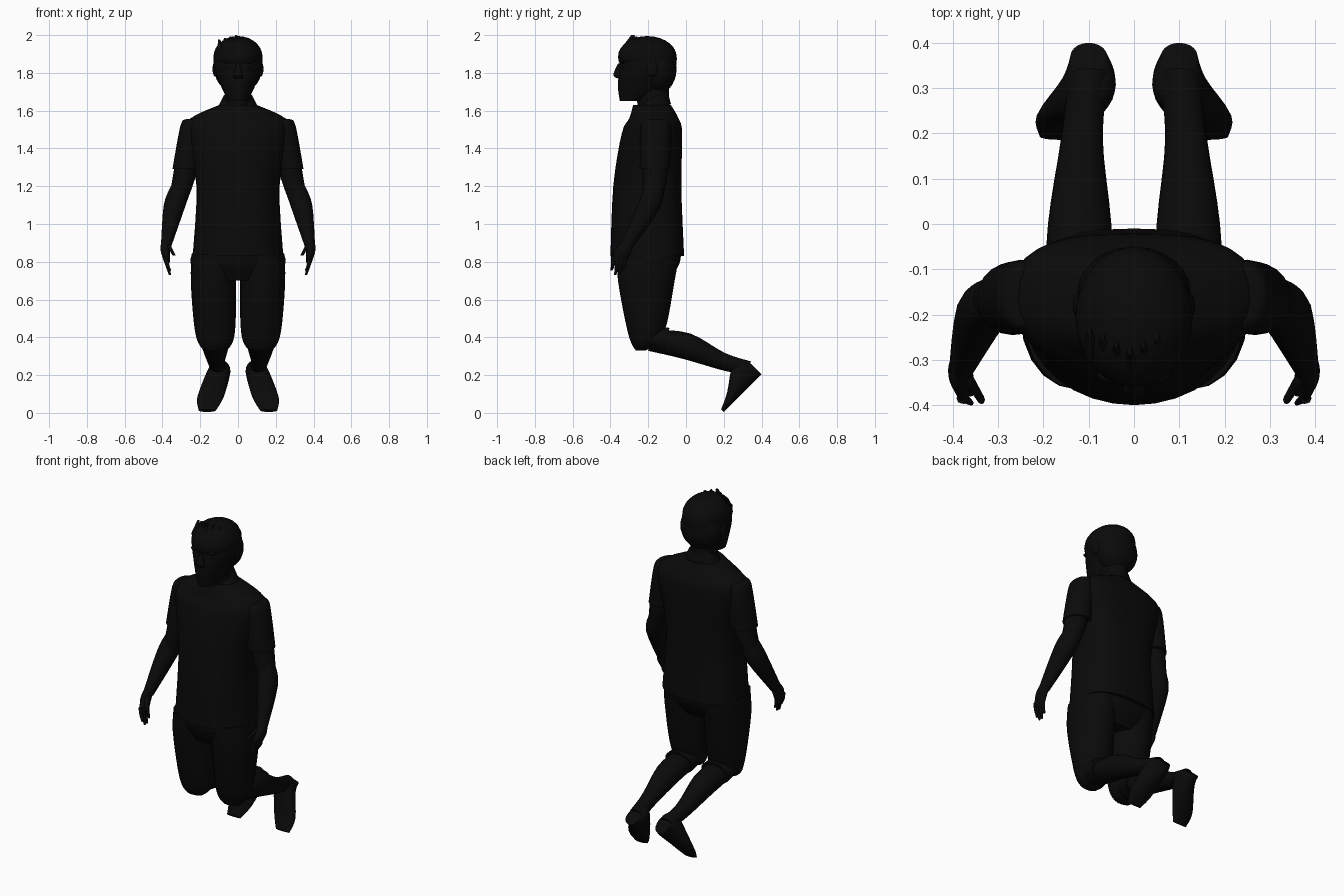
import bpy, bmesh
from math import sin, cos, pi, radians
from mathutils import Vector, Matrix

cube = bpy.data.objects.get("Cube")
if cube:
    bpy.data.objects.remove(cube, do_unlink=True)

# Single near-black colour
black = bpy.data.materials.new("near_black")
black.use_nodes = True
color = (.003, .003, .003, 1)
black.diffuse_color = color
black.node_tree.nodes["Principled BSDF"].inputs["Base Color"].default_value = color


def finish(bm, name):
    bmesh.ops.recalc_face_normals(bm, faces=bm.faces)
    mesh = bpy.data.meshes.new(name)
    bm.to_mesh(mesh)
    bm.free()
    mesh.materials.append(black)
    obj = bpy.data.objects.new(name, mesh)
    bpy.context.collection.objects.link(obj)
    bpy.ops.object.select_all(action="DESELECT")
    obj.select_set(True)
    bpy.context.view_layer.objects.active = obj
    bpy.ops.object.shade_smooth_by_angle(angle=radians(50))


def smooth_sections(keys, steps=4):
    """Pass a smooth curve through the key sections."""
    keys = [Vector(key) for key in keys]
    padded = [keys[0]] + keys + [keys[-1]]
    result = []
    for before, start, end, after in zip(padded, padded[1:], padded[2:], padded[3:]):
        pull_in, pull_out = (end - before) / 2, (after - start) / 2
        for step in range(steps):
            t = step / steps
            blend = t * t * (3 - 2 * t)
            ease_in, ease_out = t * (1 - t) ** 2, t * t * (t - 1)
            result.append(start.lerp(end, blend) + pull_in * ease_in + pull_out * ease_out)
    return result + [keys[-1]]


def signed_power(value, power):
    return abs(value) ** power * (1 if value > 0 else -1)


def loft(name, keys, tilt=0, side=1, sides=20, back_power=1):
    """Skin rings given as (x, y, z, half width, half depth), tilted about x."""
    bm = bmesh.new()
    turn = Matrix.Rotation(radians(tilt), 3, "X")
    rings = []
    for x, y, z, half_width, half_depth in smooth_sections(keys):
        ring = []
        for i in range(sides):
            across, along = cos(2 * pi * i / sides), sin(2 * pi * i / sides)
            power = back_power if along > 0 else 1
            flat = Vector((half_width * signed_power(across, power),
                           half_depth * signed_power(along, power), 0))
            point = turn @ flat + Vector((x, y, z))
            point.x *= side
            ring.append(bm.verts.new(point))
        rings.append(ring)
    for lower, upper in zip(rings, rings[1:]):
        for i in range(sides):
            j = (i + 1) % sides
            bm.faces.new((lower[i], lower[j], upper[j], upper[i]))
    bm.faces.new(rings[0])
    bm.faces.new(rings[-1])
    finish(bm, name)


def ball(name, center, size):
    bm = bmesh.new()
    bmesh.ops.create_uvsphere(bm, u_segments=24, v_segments=14, radius=1)
    for vert in bm.verts:
        vert.co = Vector(center) + vert.co * Vector(size)
    finish(bm, name)


# Shirt, collar and neck
loft("shirt", [(0, -.205, .83, .24, .195), (0, -.205, 1.2, .22, .18),
               (0, -.18, 1.48, .27, .16), (0, -.17, 1.56, .25, .13),
               (0, -.18, 1.63, .1, .1)], sides=32, back_power=.7)
loft("collar", [(0, -.18, 1.59, .12, .11), (0, -.17, 1.67, .08, .08)], tilt=24)
loft("neck", [(0, -.17, 1.55, .07, .08), (0, -.18, 1.78, .07, .09)])

# Head and face
loft("head", [(0, -.29, 1.65, .05, .06), (0, -.23, 1.73, .09, .13),
              (0, -.2, 1.85, .13, .15), (0, -.2, 1.94, .1, .13),
              (0, -.22, 1.98, .04, .06)])
loft("nose", [(0, -.34, 1.85, .01, .02), (0, -.36, 1.79, .025, .025),
              (0, -.35, 1.77, .02, .01)], sides=12)
ball("lips", (0, -.34, 1.73), (.035, .02, .015))
ball("chin", (0, -.32, 1.68), (.04, .03, .025))

# Hair: crown, back of the skull and fringe tufts
ball("crown_hair", (0, -.205, 1.885), (.13, .155, .11))
ball("back_hair", (0, -.15, 1.82), (.125, .1, .13))
for i in range(6):
    x = (i - 3) * .03
    lean = abs(x) / 2
    loft(f"hair_tuft_{i + 1}", [(x, lean - .33, 1.92, .02, .02),
                                (x - .01, lean - .28, 2 - lean / 2, .005, .01)], sides=8)

# Shorts seat
loft("shorts_seat", [(0, -.205, .87, .23, .18), (0, -.205, .79, .25, .17),
                     (0, -.21, .7, .16, .12)], back_power=.8)

for side, label in ((1, "left"), (-1, "right")):
    ball(label + "_ear", (side * .12, -.18, 1.82), (.015, .03, .04))
    ball(label + "_brow", (side * .05, -.33, 1.86), (.03, .02, .01))
    ball(label + "_eye", (side * .045, -.33, 1.83), (.02, .01, .01))

    # Short sleeve, upper arm and forearm
    loft(label + "_sleeve", [(.245, -.16, 1.555, .03, .05), (.245, -.16, 1.52, .06, .08),
                             (.27, -.165, 1.29, .077, .08)], side=side)
    loft(label + "_upper_arm", [(.27, -.165, 1.36, .06, .065), (.285, -.165, 1.25, .06, .065),
                                (.32, -.18, 1.12, .05, .05)], side=side)
    loft(label + "_forearm", [(.3, -.165, 1.2, .055, .055), (.335, -.195, 1.1, .058, .058),
                              (.38, -.315, .885, .028, .033)], tilt=-25, side=side)

    # Hand, fingers and thumb
    loft(label + "_palm", [(.38, -.31, .9, .027, .03), (.385, -.33, .86, .025, .04),
                           (.376, -.36, .8, .015, .04)], tilt=-20, side=side)
    for i in range(4):
        y = i * .02 - .385
        tip = .73 if i in (1, 2) else .755
        loft(f"{label}_finger_{i + 1}", [(.38, y, .83, .012, .012),
                                        (.376, y, .79, .011, .011),
                                        (.36, y - .01, tip, .006, .006)], side=side, sides=8)
    loft(label + "_thumb", [(.37, -.335, .89, .012, .015), (.337, -.388, .832, .008, .01)],
         side=side, sides=8)

    # Shorts leg folding over the knee
    loft(label + "_shorts_leg", [(.125, -.2, .84, .12, .165), (.13, -.21, .7, .12, .15),
                                 (.123, -.21, .47, .11, .108), (.12, -.22, .37, .09, .07),
                                 (.12, -.24, .33, .05, .025)], side=side)
    loft(label + "_shorts_hem", [(.12, -.22, .4, .09, .055), (.12, -.105, .383, .09, .07)],
         tilt=75, side=side)

    # Lower leg stretched behind
    loft(label + "_lower_leg", [(.12, -.18, .385, .078, .06), (.12, 0, .354, .07, .07),
                                (.115, .19, .274, .046, .046), (.1, .33, .235, .045, .04)],
         tilt=70, side=side)

    # Shoe: each ring rests on the slanted sole line
    shoe = []
    for x, y, half_width, depth in ((.1, .4, .04, .04), (.1, .36, .06, .075),
                                    (.145, .26, .07, .03), (.163, .2, .045, .01)):
        rise = depth * cos(pi / 4)
        shoe.append((x, y - rise, y - .195 + rise, half_width, depth))
    loft(label + "_shoe", shoe, tilt=-45, side=side)
